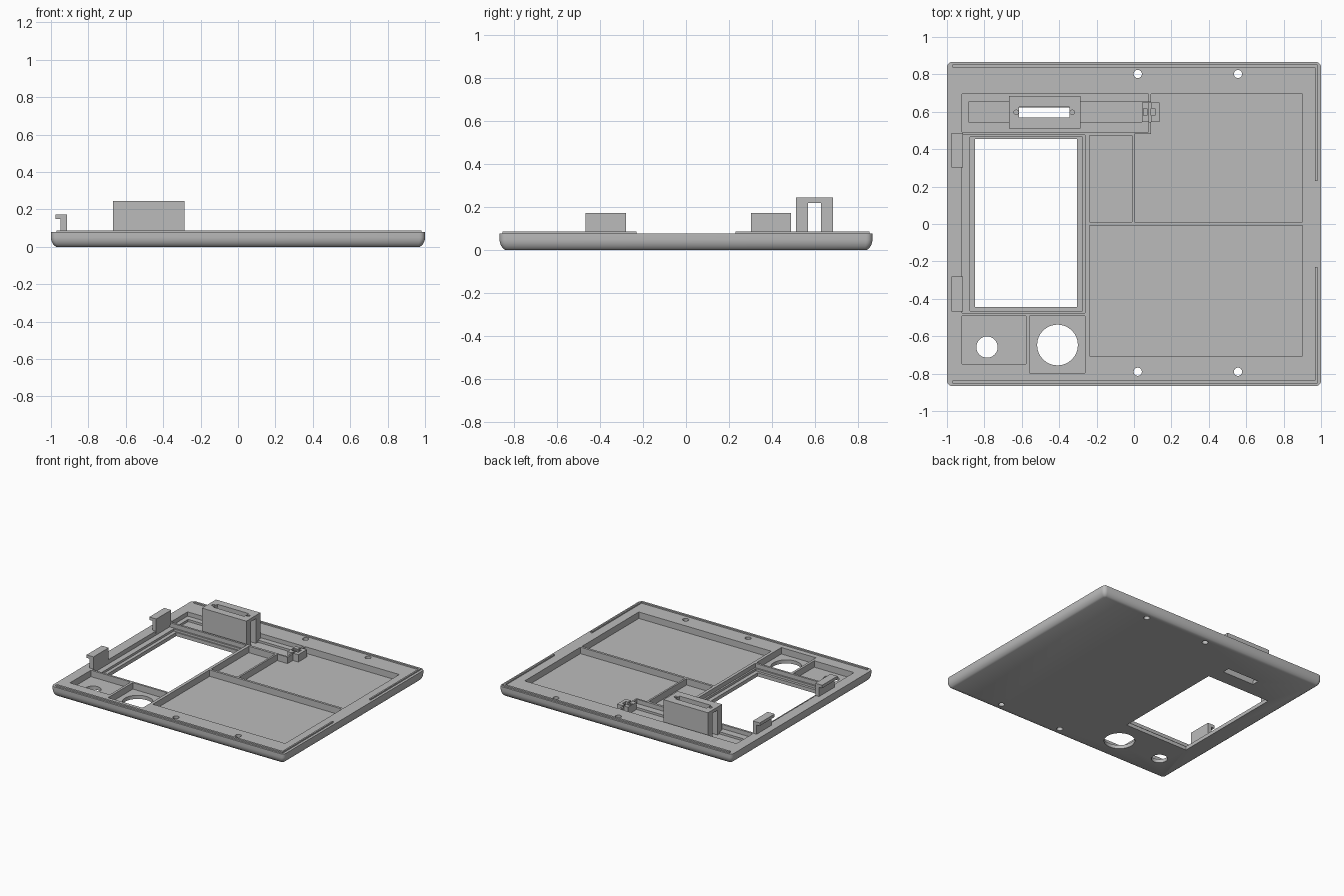
import bpy, bmesh, math

if "Cube" in bpy.data.objects:
    bpy.data.objects.remove(bpy.data.objects["Cube"], do_unlink=True)

grey = bpy.data.materials.new("plain grey")
grey.use_nodes = True
COLOUR = (0.5, 0.5, 0.5, 1)
grey.diffuse_color = COLOUR
grey.node_tree.nodes["Principled BSDF"].inputs["Base Color"].default_value = COLOUR

TOP, FLOOR, LEDGE = 0.078, 0.028, 0.045
HALF_X, HALF_Y = 1.0, 0.867


def make(name, bm):
    bmesh.ops.recalc_face_normals(bm, faces=bm.faces)
    mesh = bpy.data.meshes.new(name)
    bm.to_mesh(mesh)
    bm.free()
    mesh.materials.append(grey)
    obj = bpy.data.objects.new(name, mesh)
    bpy.context.collection.objects.link(obj)
    return obj


def prism(name, outline, z0, z1):
    bm = bmesh.new()
    face = bm.faces.new([bm.verts.new((x, y, z0)) for x, y in outline])
    up = bmesh.ops.extrude_face_region(bm, geom=[face])["geom"]
    moved = [v for v in up if isinstance(v, bmesh.types.BMVert)]
    bmesh.ops.translate(bm, verts=moved, vec=(0, 0, z1 - z0))
    return make(name, bm)


def box(name, x0, x1, y0, y1, z0, z1):
    return prism(name, [(x0, y0), (x1, y0), (x1, y1), (x0, y1)], z0, z1)


def cylinder(name, x, y, r, z0, z1, sides=32):
    angles = [math.tau * i / sides for i in range(sides)]
    return prism(name, [(x + r * math.cos(a), y + r * math.sin(a)) for a in angles], z0, z1)


def cut(target, cutter):
    cutter.hide_render = True
    mod = target.modifiers.new("cut", "BOOLEAN")
    mod.operation, mod.solver, mod.object = "DIFFERENCE", "EXACT", cutter
    bpy.context.view_layer.objects.active = target
    bpy.ops.object.modifier_apply(modifier=mod.name)
    bpy.data.objects.remove(cutter, do_unlink=True)


def rounded_rect(hx, hy, r, steps=5):
    points = []
    for q, (sx, sy) in enumerate([(1, 1), (-1, 1), (-1, -1), (1, -1)]):
        for i in range(steps + 1):
            a = math.pi / 2 * (q + i / steps)
            points.append((sx * (hx - r) + r * math.cos(a), sy * (hy - r) + r * math.sin(a)))
    return points


# Tray body: rounded outline with a curved lower edge
bm = bmesh.new()
rings = []
for inset, z in [(0.028, 0), (0.016, 0.008), (0.008, 0.02), (0.002, 0.034), (0, 0.05), (0, TOP)]:
    outline = rounded_rect(HALF_X - inset, HALF_Y - inset, 0.03 - inset * 0.6)
    rings.append([bm.verts.new((x, y, z)) for x, y in outline])
for low, high in zip(rings, rings[1:]):
    for i in range(len(low)):
        j = (i + 1) % len(low)
        bm.faces.new([low[i], low[j], high[j], high[i]])
bm.faces.new(rings[0])
bm.faces.new(rings[-1])
tray = make("tray_body", bm)

# Recessed compartments, leaving thin ribs between them
for x0, x1, y0, y1, z in [
    (-0.238, 0.90, -0.706, -0.008, FLOOR),
    (-0.238, -0.012, 0.01, 0.473, FLOOR),
    (-0.92, 0.077, 0.492, 0.695, LEDGE),
    (-0.885, 0.1, 0.545, 0.652, FLOOR),
    (-0.92, -0.262, -0.476, 0.476, LEDGE),
    (-0.877, -0.275, -0.464, 0.464, FLOOR),
    (-0.92, -0.578, -0.749, -0.492, FLOOR),
    (-0.559, -0.262, -0.797, -0.492, FLOOR),
]:
    cut(tray, box("pocket_cutter", x0, x1, y0, y1, z, 0.2))
cut(tray, prism("corner_pocket_cutter", [(0.002, 0.01), (0.90, 0.01), (0.90, 0.695), (0.09, 0.695),
                                         (0.09, 0.48), (0.002, 0.48)], FLOOR, 0.2))

# Openings through the floor
cut(tray, box("window_cutter", -0.85, -0.305, -0.444, 0.455, -0.1, 0.2))
cut(tray, box("slot_cutter", -0.618, -0.345, 0.567, 0.623, -0.1, 0.2))
for x, y, r in [(-0.786, -0.658, 0.057), (-0.409, -0.647, 0.109), (0.02, 0.802, 0.022),
                (0.556, 0.802, 0.022), (0.02, -0.79, 0.022), (0.556, -0.79, 0.022)]:
    cut(tray, cylinder("hole_cutter", x, y, r, -0.1, 0.2))

# Raised locating lips around the rim
for side, label in [(-1, "front"), (1, "back")]:
    a, b = sorted((side * 0.837, side * 0.853))
    box(label + "_lip", -0.97, 0.98, a, b, 0.07, 0.088)
    a, b = sorted((side * 0.23, side * 0.853))
    box(label + "_side_lip", 0.968, 0.98, a, b, 0.07, 0.088)

# Connector housing: an arch with a slot and screw holes in its roof
housing = box("connector_housing", -0.668, -0.286, 0.511, 0.684, FLOOR, 0.245)
cut(housing, box("tunnel_cutter", -0.8, -0.1, 0.567, 0.628, 0, 0.22))
cut(housing, box("roof_slot_cutter", -0.615, -0.345, 0.57, 0.625, 0.1, 0.3))
for x in (-0.63, -0.33):
    cut(housing, cylinder("screw_cutter", x, 0.597, 0.012, 0.1, 0.3, 16))

# Cable clamp at the end of the connector channel
clamp = box("cable_clamp", 0.043, 0.137, 0.545, 0.65, 0.02, 0.085)
cut(clamp, box("clamp_groove_cutter", 0.08, 0.092, 0.5, 0.7, 0.06, 0.2))
for x in (0.06, 0.102):
    cut(clamp, box("clamp_hole_cutter", x - 0.01, x + 0.01, 0.58, 0.618, 0.04, 0.2))

# Hooks along the right-hand edge of the model
for label, y0, y1 in [("back", 0.303, 0.487), ("front", -0.467, -0.28)]:
    hook = box(label + "_hook", -0.975, -0.915, y0, y1, 0.06, 0.173)
    cut(hook, box("hook_cutter", -1.1, -0.948, y0 - 0.1, y1 + 0.1, 0, 0.15))

# Smooth the curved edges only
bpy.ops.object.select_all(action="DESELECT")
for obj in (tray, housing):
    obj.select_set(True)
bpy.context.view_layer.objects.active = tray
bpy.ops.object.shade_smooth_by_angle(angle=math.radians(35))
